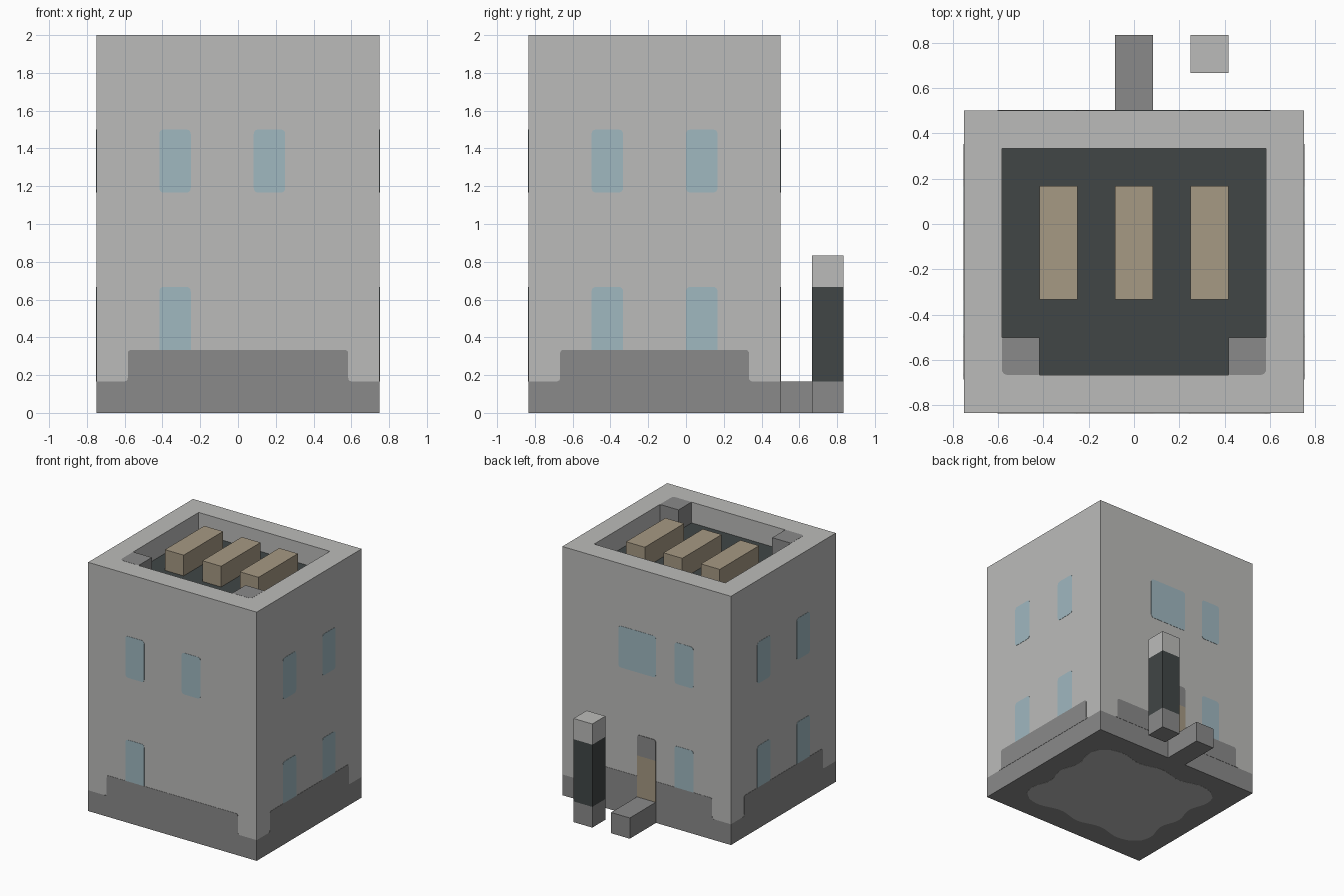
import bpy, bmesh, math
from mathutils import Vector

cube = bpy.data.objects.get("Cube")
if cube:
    bpy.data.objects.remove(cube, do_unlink=True)

U = 1 / 6                      # building module
LEFT, RIGHT, FRONT, BACK = -4.5 * U, 4.5 * U, -5 * U, 3 * U
THIN = 0.002


def material(name, rgb):
    m = bpy.data.materials.new(name)
    m.use_nodes = True
    m.diffuse_color = (*rgb, 1)
    m.node_tree.nodes["Principled BSDF"].inputs["Base Color"].default_value = (*rgb, 1)
    return m


MATS = [material("light concrete", (0.50, 0.50, 0.49)),
        material("grey stone", (0.254, 0.254, 0.254)),
        material("dark slate", (0.052, 0.061, 0.061)),
        material("tan wood", (0.381, 0.319, 0.227)),
        material("pale blue glass", (0.35, 0.48, 0.527))]
LIGHT, GREY, DARK, TAN, GLASS = range(5)


def finish(name, bm, mat=None):
    bmesh.ops.recalc_face_normals(bm, faces=bm.faces)
    if mat is not None:
        for f in bm.faces:
            f.material_index = mat
    mesh = bpy.data.meshes.new(name)
    bm.to_mesh(mesh)
    bm.free()
    for m in MATS:
        mesh.materials.append(m)
    ob = bpy.data.objects.new(name, mesh)
    bpy.context.collection.objects.link(ob)


def box_mesh(x0, x1, y0, y1, z0, z1):
    bm = bmesh.new()
    bmesh.ops.create_cube(bm, size=1)
    for v in bm.verts:
        v.co = ((x0 + x1) / 2 + v.co.x * (x1 - x0),
                (y0 + y1) / 2 + v.co.y * (y1 - y0),
                (z0 + z1) / 2 + v.co.z * (z1 - z0))
    return bm


def cut(bm, axis, value):
    normal = Vector((axis == 0, axis == 1, axis == 2))
    bmesh.ops.bisect_plane(bm, geom=bm.verts[:] + bm.edges[:] + bm.faces[:],
                           plane_co=normal * value, plane_no=normal)


def rounded(corners):
    """Outline from (u, v, radius) corners, each softened by a small arc."""
    out = []
    for i, (u, v, r) in enumerate(corners):
        p = Vector((u, v))
        if not r:
            out.append(p)
            continue
        a = p + (Vector(corners[i - 1][:2]) - p).normalized() * r
        b = p + (Vector(corners[(i + 1) % len(corners)][:2]) - p).normalized() * r
        for k in range(5):
            t = k / 4
            out.append(a * (1 - t) ** 2 + p * 2 * t * (1 - t) + b * t ** 2)
    return out


# Each side turns (along, up, outward) into a position
SIDES = {"front": lambda u, v, d: (u, FRONT - d, v),
         "back": lambda u, v, d: (u, BACK + d, v),
         "left": lambda u, v, d: (RIGHT + d, u, v),
         "right": lambda u, v, d: (LEFT - d, u, v),
         "top": lambda u, v, d: (u, v, 12 * U + d),
         "bottom": lambda u, v, d: (u, v, -d)}


def plate(name, side, outline, mat, thick=THIN):
    bm = bmesh.new()
    place = SIDES[side]
    rings = [[bm.verts.new(place(p.x, p.y, d)) for p in outline] for d in (0, thick)]
    for ring in rings:
        bm.faces.new(ring)
    for i in range(len(outline)):
        bm.faces.new((rings[0][i - 1], rings[0][i], rings[1][i], rings[1][i - 1]))
    finish(name, bm, mat)


def window(name, side, u0, u1, v0, v1, mat=GLASS, low=0.025, high=0.025, thick=THIN):
    plate(name, side, rounded([(u0, v0, low), (u1, v0, low),
                               (u1, v1, high), (u0, v1, high)]), mat, thick)


# Main block with a sunken roof, stone plinth and stone roof corners
bm = box_mesh(LEFT, RIGHT, FRONT, BACK, 0, 12 * U)
for x in (-3.5 * U, -2.5 * U, 2.5 * U, 3.5 * U):
    cut(bm, 0, x)
for y in (-4 * U, -3 * U, 2 * U):
    cut(bm, 1, y)
cut(bm, 2, U)
sunken = []
for f in bm.faces:
    c = f.calc_center_median()
    if c.z > 11.9 * U and abs(c.x) < 3.5 * U and -4 * U < c.y < 2 * U:
        if not (abs(c.x) > 2.5 * U and c.y < -3 * U):
            sunken.append(f)
new = bmesh.ops.extrude_face_region(bm, geom=sunken)["geom"]
old = [f for f in sunken if f.is_valid]
if old:
    bmesh.ops.delete(bm, geom=old, context="FACES")
for v in new:
    if isinstance(v, bmesh.types.BMVert):
        v.co.z -= U
for f in bm.faces:
    c = f.calc_center_median()
    inside = abs(c.x) < 3.4 * U and -3.9 * U < c.y < 1.9 * U
    if c.z < U:
        f.material_index = GREY
    elif inside and abs(c.z - 11 * U) < 0.01:
        f.material_index = DARK
    elif inside and c.z < 11.9 * U and c.y < -2.9 * U and abs(c.x) > 2.4 * U:
        f.material_index = GREY
finish("building_walls", bm)

# Stone caps on the front roof corners
for label, s in (("right", -1), ("left", 1)):
    plate("roof_corner_" + label, "top",
          rounded([(s * 3.5 * U, -4 * U, 0.03), (s * 2.5 * U, -4 * U, 0.012),
                   (s * 2.5 * U, -3 * U, 0), (s * 3.5 * U, -3 * U, 0.012)]), GREY, 0.001)

# Raised middle of the plinth on every side, flared at its foot
for side in ("front", "back", "left", "right"):
    a, b = (-3.5 * U, 3.5 * U) if side in ("front", "back") else (-4 * U, 2 * U)
    e = 0.02
    plate("plinth_" + side, side,
          rounded([(a - e, U, 0), (a, U, e), (a, 2 * U, e),
                   (b, 2 * U, e), (b, U, e), (b + e, U, 0)]), GREY)

# Windows: upper ones fully rounded, lower ones standing on the plinth
UPPER, LOWER = (7 * U, 9 * U), (2 * U, 4 * U)
for side in ("left", "right"):
    for i, u in enumerate((-3 * U, 0)):
        window(f"upper_window_{side}_{i}", side, u, u + U, *UPPER)
        window(f"lower_window_{side}_{i}", side, u, u + U, *LOWER, low=0)
for side in ("front", "back"):
    window("upper_window_" + side, side, -2.5 * U, -1.5 * U, *UPPER)
    window("lower_window_" + side, side, -2.5 * U, -1.5 * U, *LOWER, low=0)
window("second_window_front", "front", U / 2, 1.5 * U, *UPPER)
window("wide_window_back", "back", -U / 2, 1.5 * U, *UPPER)

# Back door with a stone head
window("door", "back", -U / 2, U / 2, U, 3 * U, TAN, 0, 0, 2 * THIN)
window("door_head", "back", -U / 2, U / 2, 3 * U, 4 * U, GREY, 0, 0.025, 2 * THIN)

# Doorstep
finish("doorstep", box_mesh(-U / 2, U / 2, BACK, 5 * U, 0, U), GREY)

# Free-standing post, coloured by height
bm = box_mesh(1.5 * U, 2.5 * U, 4 * U, 5 * U, 0, 5 * U)
for z in (U, 4 * U):
    cut(bm, 2, z)
for f in bm.faces:
    z = f.calc_center_median().z
    f.material_index = GREY if z < U else DARK if z < 4 * U else LIGHT
finish("post", bm)

# Wooden blocks on the roof
for i in (-1, 0, 1):
    x = 2 * U * i
    finish(f"roof_block_{i + 2}", box_mesh(x - U / 2, x + U / 2, -2 * U, U, 11 * U, 12 * U), TAN)

# Wavy pale patch underneath
corners = [Vector(c) * U for c in ((-3.5, -4), (3.5, -4), (3.5, 2), (-3.5, 2))]
outline = []
for i, a in enumerate(corners):
    edge = corners[(i + 1) % 4] - a
    inward = Vector((-edge.y, edge.x)).normalized()
    for k in range(25):
        t = 0.08 + 0.84 * k / 24
        outline.append(a + edge * t + inward * 0.02 * (1 + math.cos(6 * math.pi * t)))
plate("underside_patch", "bottom", outline, LIGHT, 0.001)
